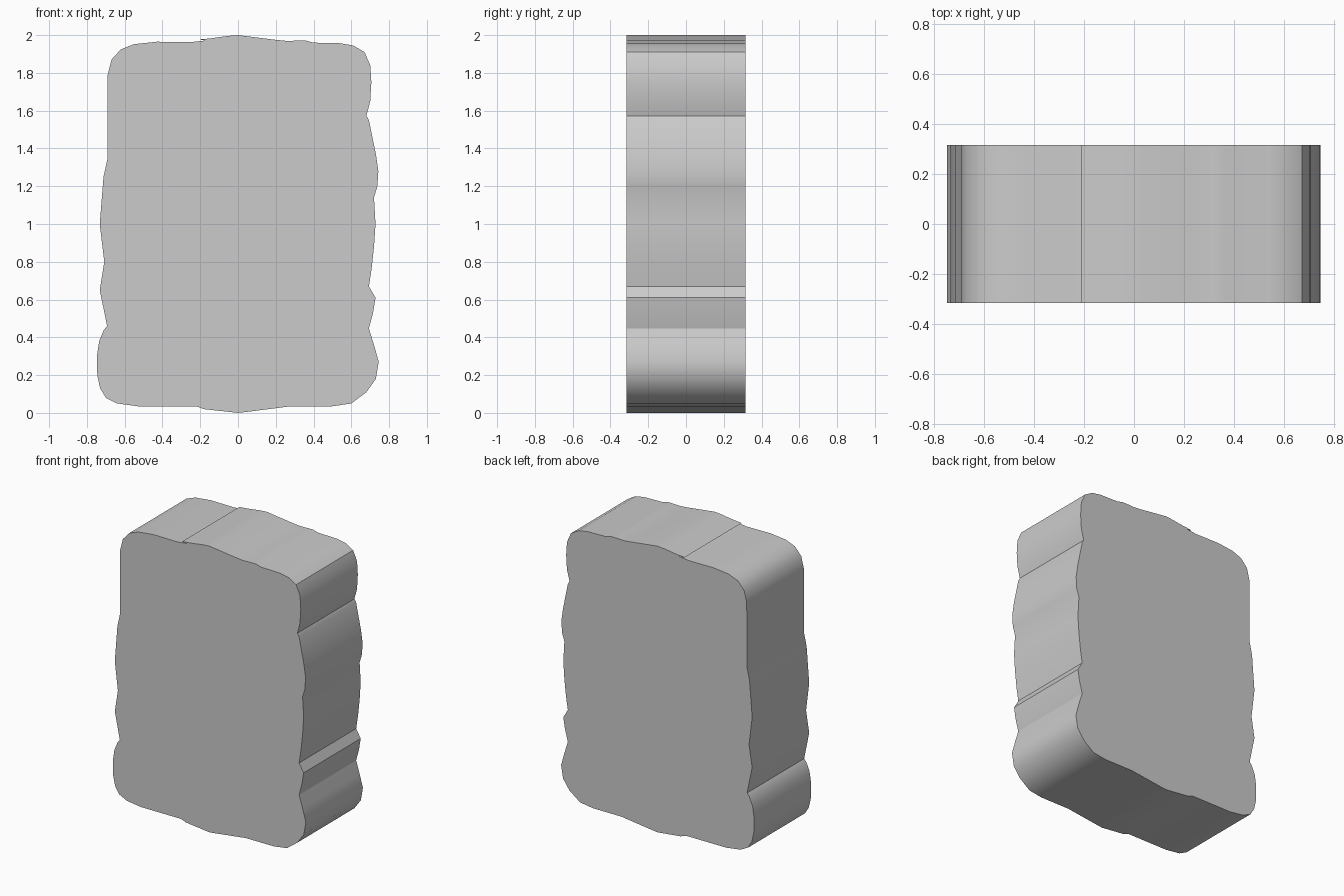
import bpy, bmesh, math
from mathutils import Vector

DEPTH = 0.63

# Weathered outline, seen from the front (x, z), anticlockwise from the bottom
right_side = [(0.0, 0.0), (0.06, 0.007), (0.28, 0.035), (0.50, 0.035), (0.60, 0.05),
              (0.68, 0.11), (0.73, 0.18), (0.745, 0.27), (0.72, 0.36), (0.693, 0.447),
              (0.715, 0.53), (0.728, 0.61), (0.693, 0.67), (0.707, 0.76), (0.72, 0.88),
              (0.728, 1.0), (0.72, 1.14), (0.738, 1.2), (0.743, 1.28), (0.73, 1.37),
              (0.693, 1.55), (0.68, 1.573), (0.70, 1.65), (0.706, 1.75), (0.70, 1.84),
              (0.67, 1.91), (0.61, 1.945), (0.54, 1.957)]
top = [(0.40, 1.96), (0.36, 1.971), (0.32, 1.971), (0.26, 1.969), (0.20, 1.975),
       (0.0, 2.0), (-0.05, 1.996), (-0.15, 1.982),
       (-0.21, 1.977), (-0.17, 1.972), (-0.25, 1.963)]   # small chipped lip
left_side = [(-0.43, 1.965), (-0.55, 1.952), (-0.62, 1.925), (-0.67, 1.87), (-0.69, 1.79),
             (-0.692, 1.34), (-0.712, 1.25), (-0.732, 1.0), (-0.708, 0.8), (-0.732, 0.65),
             (-0.693, 0.46), (-0.71, 0.44), (-0.735, 0.38), (-0.747, 0.3), (-0.745, 0.2),
             (-0.73, 0.13), (-0.70, 0.08), (-0.64, 0.05), (-0.53, 0.035), (-0.22, 0.035),
             (-0.18, 0.02)]

# Extrude the outline through the depth
bm = bmesh.new()
front = bm.faces.new([bm.verts.new((x, -DEPTH / 2, z))
                      for x, z in right_side + top + left_side])
extruded = bmesh.ops.extrude_face_region(bm, geom=[front], use_keep_orig=True)
back_verts = [g for g in extruded["geom"] if isinstance(g, bmesh.types.BMVert)]
bmesh.ops.translate(bm, verts=back_verts, vec=Vector((0, DEPTH, 0)))
bmesh.ops.recalc_face_normals(bm, faces=bm.faces)

mesh = bpy.data.meshes.new("stone_slab")
bm.to_mesh(mesh)
bm.free()
slab = bpy.data.objects.new("stone_slab", mesh)
bpy.context.collection.objects.link(slab)

# Smooth rim with crisp front and back edges
bpy.context.view_layer.objects.active = slab
slab.select_set(True)
bpy.ops.object.shade_smooth_by_angle(angle=math.radians(30))
